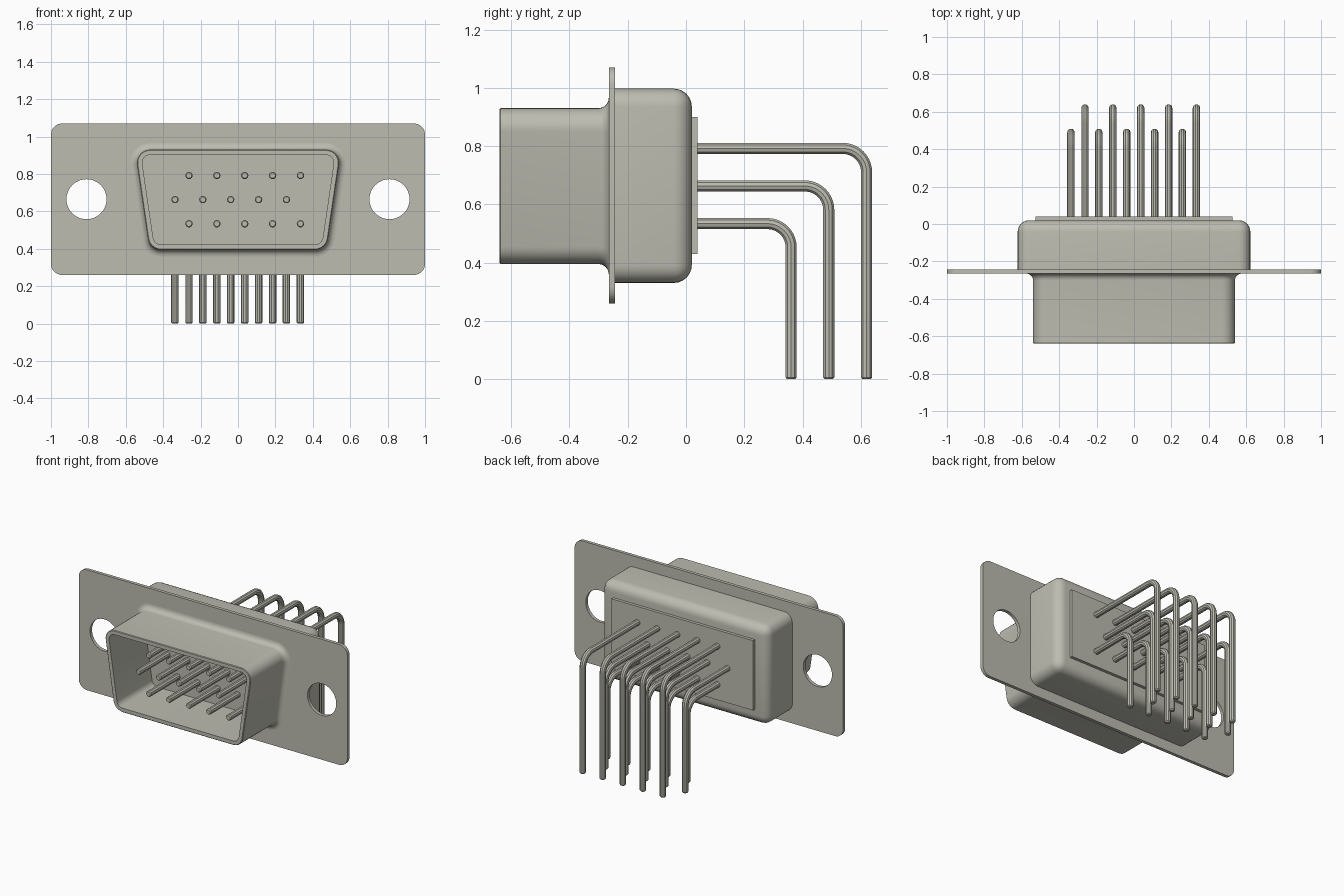
import bpy, bmesh, math
from mathutils import Vector

if "Cube" in bpy.data.objects:
    bpy.data.objects.remove(bpy.data.objects["Cube"], do_unlink=True)

metal = bpy.data.materials.new("warm_grey_metal")
metal.use_nodes = True
COLOUR = (0.51, 0.505, 0.44, 1)
metal.diffuse_color = COLOUR
metal.node_tree.nodes["Principled BSDF"].inputs["Base Color"].default_value = COLOUR


def link(name, data):
    ob = bpy.data.objects.new(name, data)
    bpy.context.collection.objects.link(ob)
    data.materials.append(metal)
    return ob


def select(ob):
    bpy.ops.object.select_all(action='DESELECT')
    ob.select_set(True)
    bpy.context.view_layer.objects.active = ob


def smooth(ob, angle=30):
    select(ob)
    bpy.ops.object.shade_smooth_by_angle(angle=math.radians(angle))


def from_bmesh(name, bm):
    bmesh.ops.recalc_face_normals(bm, faces=bm.faces)
    me = bpy.data.meshes.new(name)
    bm.to_mesh(me)
    bm.free()
    return link(name, me)


def rounded_outline(centres, radius, steps=8):
    """Counter-clockwise polygon grown outwards by radius, with round corners."""
    pts = []
    n = len(centres)
    for i, c in enumerate(centres):
        a, b = centres[i - 1], centres[(i + 1) % n]
        a0 = math.atan2(c[1] - a[1], c[0] - a[0]) - math.pi / 2
        a1 = math.atan2(b[1] - c[1], b[0] - c[0]) - math.pi / 2
        turn = (a1 - a0) % (2 * math.pi)
        for s in range(steps + 1):
            t = a0 + turn * s / steps
            pts.append((c[0] + radius * math.cos(t), c[1] + radius * math.sin(t)))
    return pts


def box(name, x, y0, y1, z0, z1):
    bm = bmesh.new()
    bmesh.ops.create_cube(bm, size=1)
    for v in bm.verts:
        v.co = Vector((v.co.x * 2 * x,
                       y0 if v.co.y < 0 else y1,
                       z0 if v.co.z < 0 else z1))
    return name, bm


# Flange: rounded sheet with two screw holes
MID_Z, FRONT, BACK = 0.665, -0.265, -0.243
outer = rounded_outline([(-0.94, 0.32), (0.94, 0.32), (0.94, 1.01), (-0.94, 1.01)], 0.06)
holes = [[(cx + 0.107 * math.cos(math.tau * i / 48), MID_Z + 0.107 * math.sin(math.tau * i / 48))
          for i in range(48)] for cx in (-0.81, 0.81)]
cu = bpy.data.curves.new("flange", 'CURVE')
cu.dimensions = '2D'
cu.fill_mode = 'BOTH'
cu.extrude = (BACK - FRONT) / 2
for loop in [outer] + holes:
    sp = cu.splines.new('POLY')
    sp.points.add(len(loop) - 1)
    for p, (x, z) in zip(sp.points, loop):
        p.co = (x, z, 0, 1)
    sp.use_cyclic_u = True
flange = link("flange", cu)
flange.rotation_euler.x = math.pi / 2
flange.location.y = (FRONT + BACK) / 2
select(flange)
bpy.ops.object.convert(target='MESH')
smooth(bpy.context.object)

# Front shell: lofted trapezoid tube with a flared root and an open mouth
CORE = [(-0.412, 0.465), (0.412, 0.465), (0.47, 0.86), (-0.47, 0.86)]
CORNER, FLARE, WALL, MOUTH = 0.07, 0.036, 0.028, -0.64
rings = []
for i in range(7):
    t = math.pi / 2 * i / 6
    rings.append((FLARE * (1 - math.sin(t)), FRONT - FLARE * (1 - math.cos(t))))
rings += [(0, MOUTH + 0.004), (-0.004, MOUTH), (-WALL, MOUTH), (-WALL, FRONT - 0.002)]
bm = bmesh.new()
prev = None
for off, y in rings:
    ring = [bm.verts.new((x, y, z)) for x, z in rounded_outline(CORE, CORNER + off)]
    if prev:
        n = len(ring)
        for i in range(n):
            j = (i + 1) % n
            bm.faces.new((prev[i], prev[j], ring[j], ring[i]))
    prev = ring
bm.faces.new(prev)  # cavity floor
smooth(from_bmesh("front_shell", bm))

# Rear housing: box rounded everywhere except against the flange
name, bm = box("rear_housing", 0.622, BACK - 0.004, 0.02, 0.33, 0.997)
edges = [e for e in bm.edges if max(v.co.y for v in e.verts) > 0]
bmesh.ops.bevel(bm, geom=edges, offset=0.062, segments=6, profile=0.5, affect='EDGES')
smooth(from_bmesh(name, bm))

# Raised plate the pins come out of
from_bmesh(*box("rear_plate", 0.527, 0.0, 0.04, 0.43, 0.9))

# Contact pins: three rows of five, each bent down at the back
PIN_R, BEND, TIP = 0.02, 0.082, 0.006


def pin(name, x, z, y_end):
    path = [(-0.58, z, 0.75), (-0.58 + TIP, z, 1)]
    for i in range(11):
        t = math.pi / 2 * i / 10
        path.append((y_end - BEND + BEND * math.sin(t), z - BEND + BEND * math.cos(t), 1))
    path += [(y_end, TIP, 1), (y_end, 0, 0.75)]
    cu = bpy.data.curves.new(name, 'CURVE')
    cu.dimensions = '3D'
    cu.bevel_depth = PIN_R
    cu.bevel_resolution = 3
    cu.use_fill_caps = True
    sp = cu.splines.new('POLY')
    sp.points.add(len(path) - 1)
    for p, (y, pz, r) in zip(sp.points, path):
        p.co = (x, y, pz, 1)
        p.radius = r
    ob = link(name, cu)
    select(ob)
    bpy.ops.object.convert(target='MESH')
    smooth(bpy.context.object, 35)


ROWS = [("top", -0.262, 0.792, 0.62), ("middle", -0.337, 0.663, 0.49), ("bottom", -0.262, 0.534, 0.361)]
for row, x0, z, y_end in ROWS:
    for i in range(5):
        pin(f"{row}_pin_{i + 1}", x0 + 0.149 * i, z, y_end)
